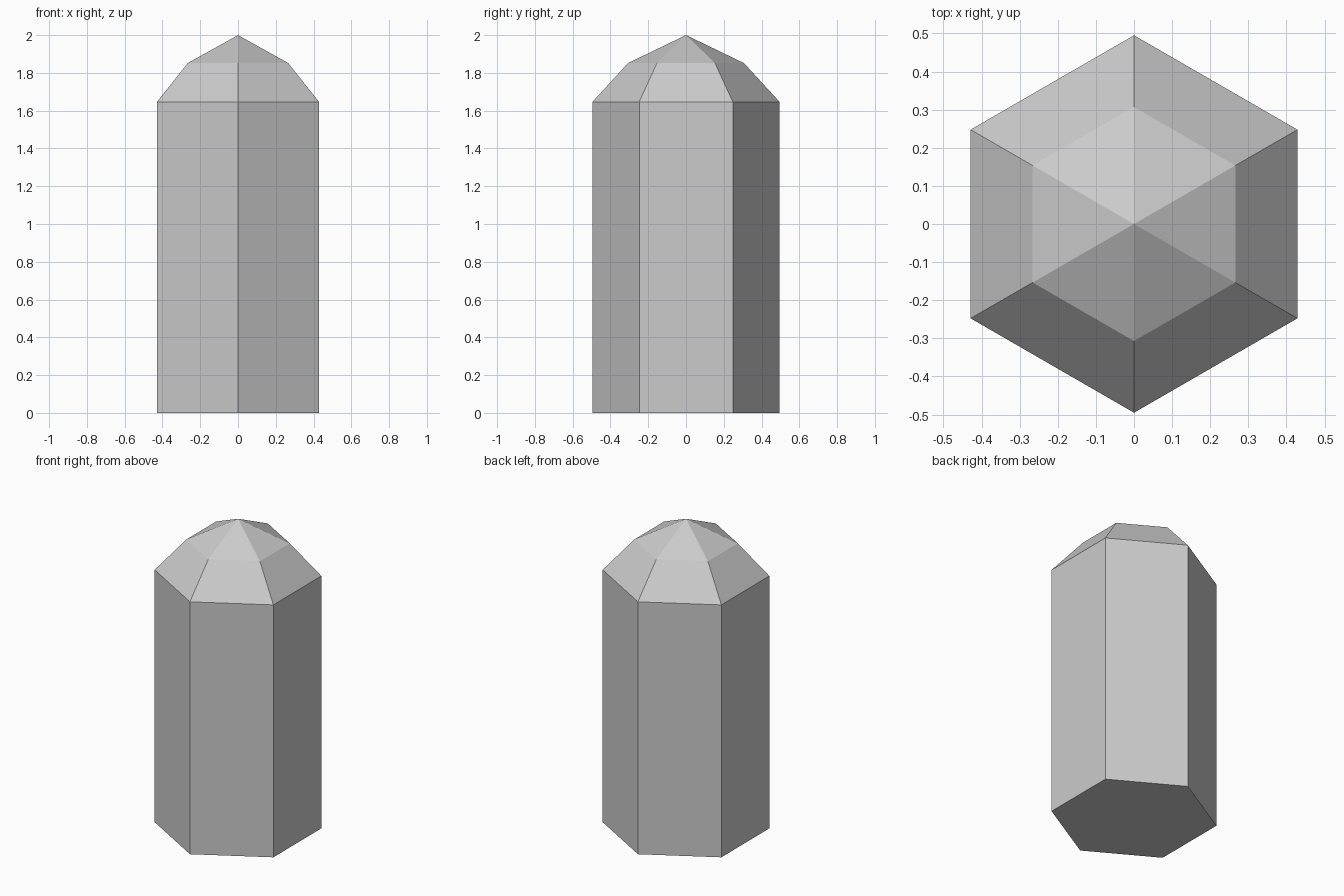
import bpy, bmesh, math

if "Cube" in bpy.data.objects:
    bpy.data.objects.remove(bpy.data.objects["Cube"])

SIDES = 6
# (radius, height) of each ring, base to shoulder
RINGS = [(0.495, 0.0), (0.495, 1.647), (0.307, 1.852)]
TIP_Z = 2.0

bm = bmesh.new()

# hexagonal rings with a corner facing front and back
rings = []
for radius, z in RINGS:
    ring = []
    for i in range(SIDES):
        a = math.pi / 2 + math.tau * i / SIDES
        ring.append(bm.verts.new((radius * math.cos(a), radius * math.sin(a), z)))
    rings.append(ring)

# shaft and lower bevel of the point
for low, high in zip(rings, rings[1:]):
    for i in range(SIDES):
        j = (i + 1) % SIDES
        bm.faces.new((low[i], low[j], high[j], high[i]))

# pointed tip and flat base
tip = bm.verts.new((0, 0, TIP_Z))
for i in range(SIDES):
    bm.faces.new((rings[-1][i], rings[-1][(i + 1) % SIDES], tip))
bm.faces.new(rings[0][::-1])
bmesh.ops.recalc_face_normals(bm, faces=bm.faces[:])

mesh = bpy.data.meshes.new("crystal_column")
bm.to_mesh(mesh)
bm.free()
bpy.context.collection.objects.link(bpy.data.objects.new("crystal_column", mesh))
